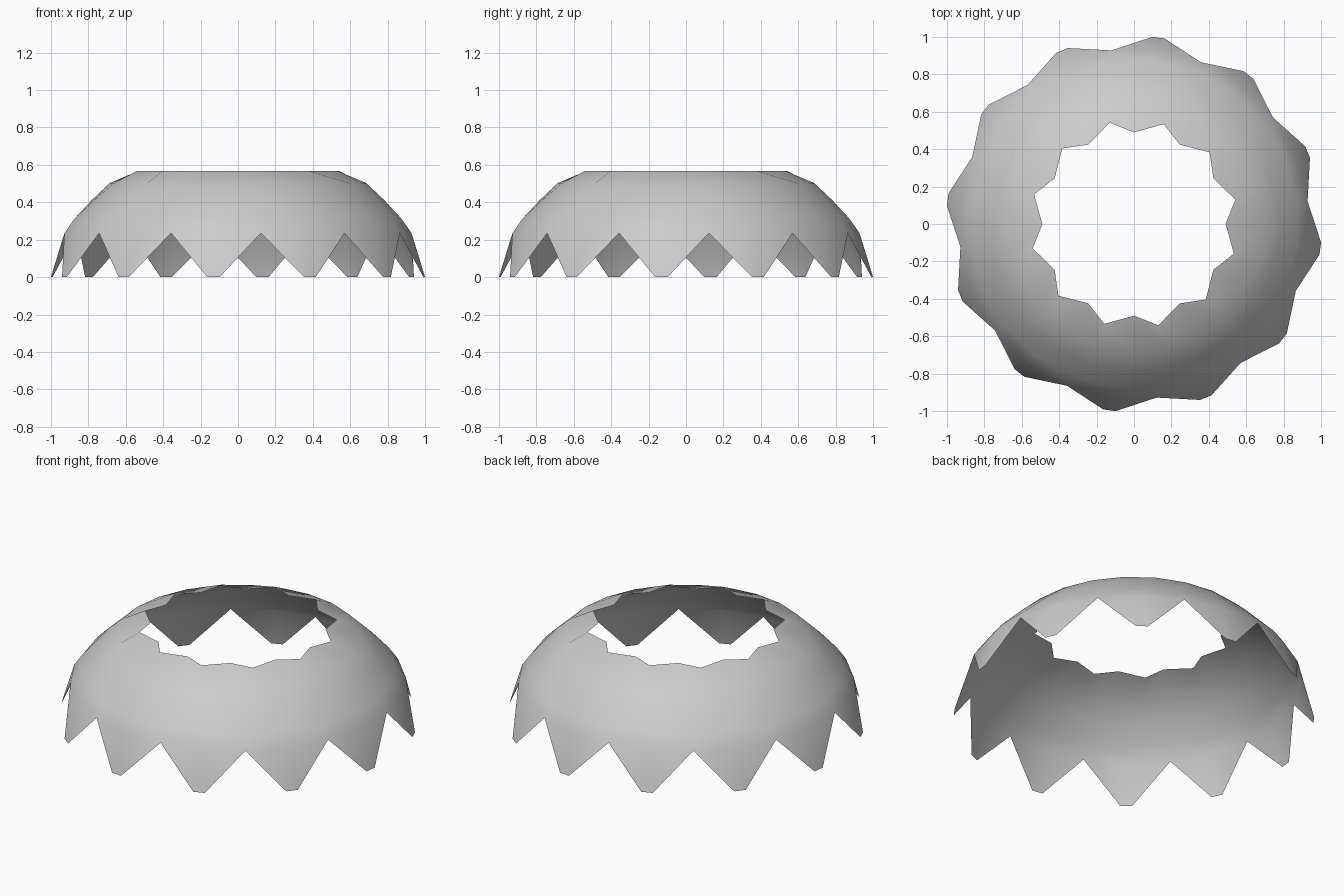
import bpy, bmesh
from math import cos, sin, radians

if "Cube" in bpy.data.objects:
    bpy.data.objects.remove(bpy.data.objects["Cube"])

N = 12            # repeats around the dome
STEP = 360 / N

bm = bmesh.new()


def vert(r, deg, z):
    a = radians(deg)
    return bm.verts.new((r * cos(a), r * sin(a), z))


def ring(z, even, odd):
    """24-point ring; even / odd give (radius, angle) of alternate points."""
    out = []
    for k in range(N):
        for r, a in (even, odd):
            out.append(vert(r, a + k * STEP, z))
    return out


# Shell rings from the zigzag top opening down to the tooth roots
rings = [
    ring(0.567, (0.49, 0), (0.557, 13.5)),
    ring(0.503, (0.685, 0), (0.685, 15)),
    ring(0.410, (0.785, -3.5), (0.785, 11.5)),
    ring(0.312, (0.882, -7.5), (0.882, 7.5)),
    ring(0.235, (0.936, -7.5), (0.936, 7.5)),
]
M = 2 * N
for up, low in zip(rings, rings[1:]):
    for i in range(M):
        j = (i + 1) % M
        bm.faces.new((up[i], low[i], low[j], up[j]))

# Pointed teeth with blunt tips around the lower edge
root = rings[-1]
for k in range(N):
    left, mid, right = root[2 * k - 1], root[2 * k], root[2 * k + 1]
    a = -7.5 + k * STEP
    tip_l, tip_r = vert(1.005, a - 1.9, 0), vert(1.005, a + 1.9, 0)
    bm.faces.new((left, tip_l, mid))
    bm.faces.new((mid, tip_l, tip_r))
    bm.faces.new((mid, tip_r, right))

bmesh.ops.recalc_face_normals(bm, faces=bm.faces)
if sum(f.normal.x * f.calc_center_median().x for f in bm.faces) < 0:
    bmesh.ops.reverse_faces(bm, faces=bm.faces)
for f in bm.faces:
    f.smooth = True

mesh = bpy.data.meshes.new("dome_shell")
bm.to_mesh(mesh)
bm.free()
dome = bpy.data.objects.new("dome_shell", mesh)
bpy.context.collection.objects.link(dome)
